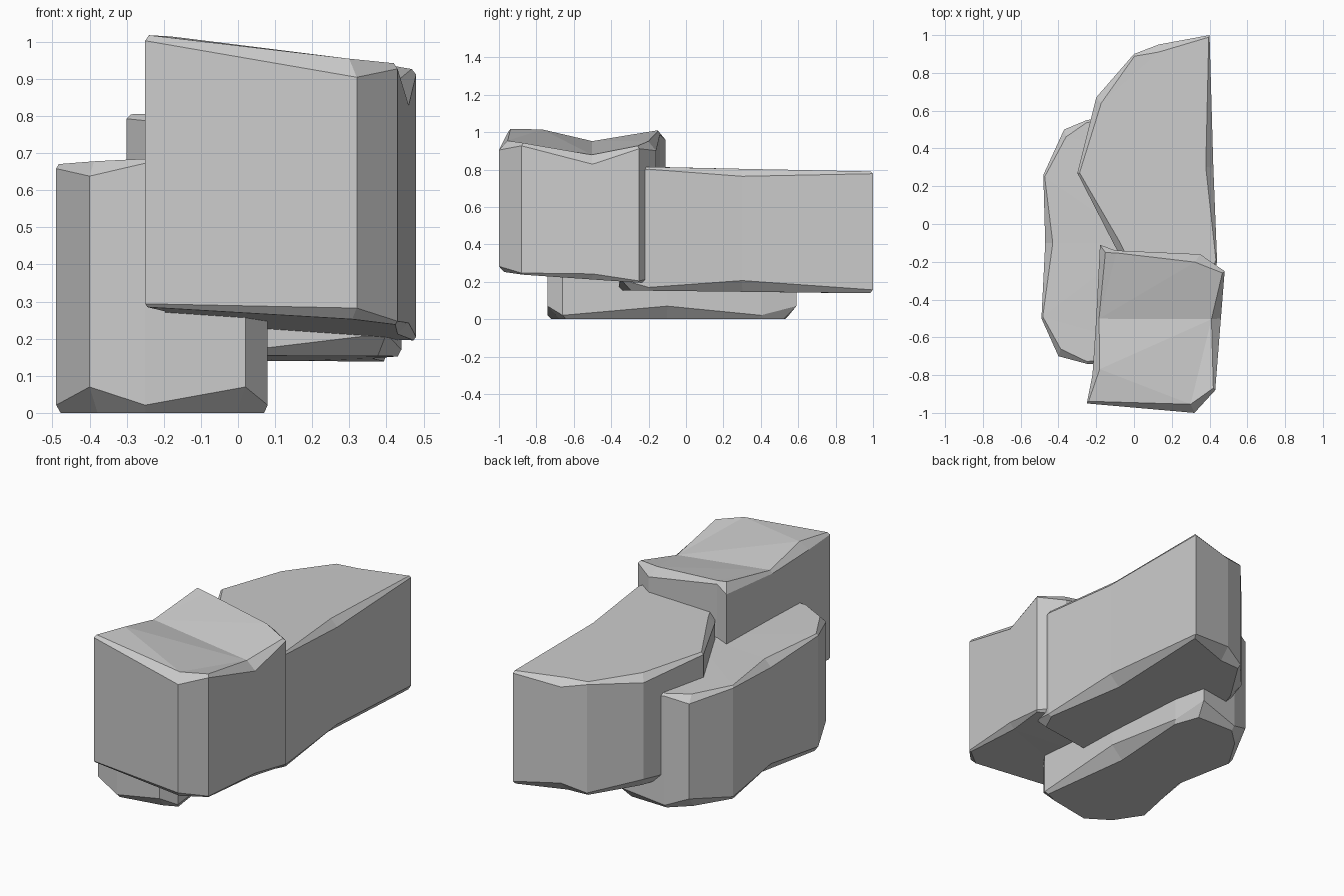
import bpy, bmesh
from mathutils import Vector

cube = bpy.data.objects.get("Cube")
if cube:
    bpy.data.objects.remove(cube)

grey = bpy.data.materials.new("stone grey")
grey.use_nodes = True
colour = (0.6, 0.6, 0.6, 1)
grey.diffuse_color = colour
grey.node_tree.nodes["Principled BSDF"].inputs["Base Color"].default_value = colour


def boulder(name, outline, floor, roof, low_chamfer, high_chamfer):
    """Raise an outline between a sloping floor and roof, with uneven chamfers."""
    bm = bmesh.new()
    corners = [Vector(corner) for corner in outline]
    centre = sum(corners, Vector((0, 0))) / len(corners)
    columns = []
    for index, corner in enumerate(corners):
        # Every second corner is worn down more than its neighbours
        wear = 1 if index % 2 else 0.3
        low, high = low_chamfer * wear, high_chamfer * wear
        inward = (centre - corner).normalized()
        bottom, top = floor(*corner), roof(*corner)
        column = []
        for inset, height in ((low, bottom), (0, bottom + low),
                              (0, top - high), (high, top)):
            point = corner + inward * inset
            column.append(bm.verts.new((point.x, point.y, height)))
        columns.append(column)

    # Side walls and chamfer strips
    for index, column in enumerate(columns):
        previous = columns[index - 1]
        for step in range(len(column) - 1):
            bm.faces.new((previous[step], column[step],
                          column[step + 1], previous[step + 1]))

    # Faceted caps
    caps = [bm.faces.new([column[end] for column in columns]) for end in (0, -1)]
    bmesh.ops.triangulate(bm, faces=caps)
    bmesh.ops.recalc_face_normals(bm, faces=bm.faces)

    mesh = bpy.data.meshes.new(name)
    bm.to_mesh(mesh)
    bm.free()
    mesh.materials.append(grey)
    bpy.context.collection.objects.link(bpy.data.objects.new(name, mesh))


def dipped_roof(x, y):
    """Slope down to the left side, with a shallow valley across the middle."""
    valley = max(0, 0.3 - abs(y + 0.5))
    return 0.99 - x / 9 - valley / 5


# Tall block at the front
boulder(
    "front_rock",
    [(-0.25, -0.95), (0.32, -1), (0.43, -0.88), (0.46, -0.5), (0.48, -0.25),
     (0.35, -0.16), (-0.1, -0.14), (-0.18, -0.11), (-0.2, -0.5), (-0.22, -0.8)],
    floor=lambda x, y: 0.21 - (x + y) / 16,
    roof=dipped_roof,
    low_chamfer=0.03,
    high_chamfer=0.05,
)

# Long block running to the back, tapering to a sharp corner
boulder(
    "back_rock",
    [(0.05, -0.36), (0.4, -0.35), (0.44, -0.2), (0.42, 0.3), (0.4, 1),
     (0.13, 0.95), (0, 0.9), (-0.2, 0.67), (-0.3, 0.27), (-0.1, -0.12)],
    floor=lambda x, y: 0.15 - y / 90,
    roof=lambda x, y: 0.81 - y / 50,
    low_chamfer=0.06,
    high_chamfer=0.04,
)

# Low block lying along the right side, partly under the other two
boulder(
    "side_rock",
    [(-0.25, -0.74), (0.02, -0.74), (0.08, -0.66), (0.07, -0.1), (0.04, 0.4),
     (0, 0.59), (-0.25, 0.55), (-0.37, 0.5), (-0.48, 0.26), (-0.47, -0.1),
     (-0.49, -0.5), (-0.4, -0.7)],
    floor=lambda x, y: 0,
    roof=lambda x, y: 0.68 + x / 25 - y / 50,
    low_chamfer=0.07,
    high_chamfer=0.04,
)
